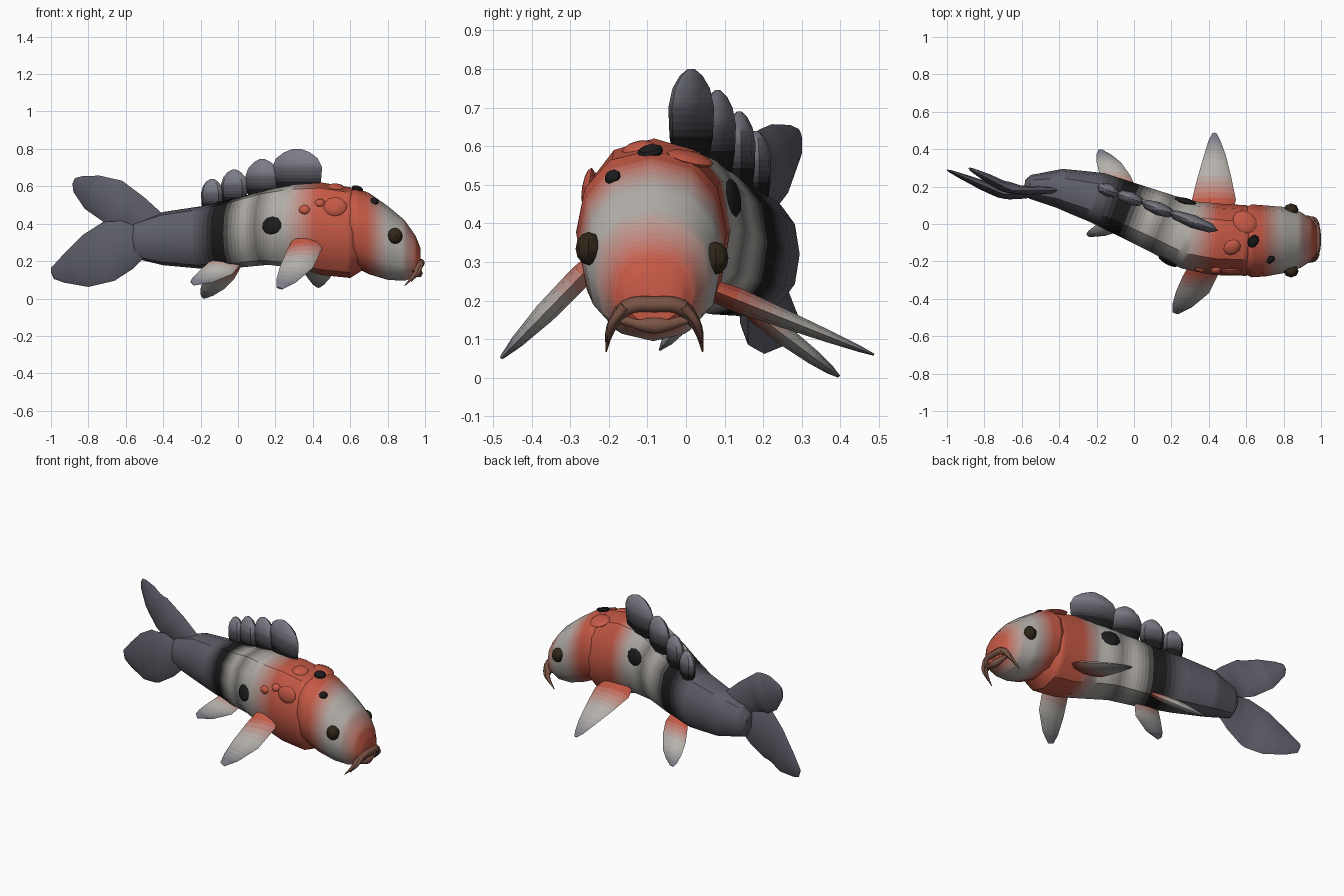
import bpy, bmesh, math
from mathutils import Vector, Matrix
from mathutils.bvhtree import BVHTree

if "Cube" in bpy.data.objects:
    bpy.data.objects.remove(bpy.data.objects["Cube"])

RED, WHITE = (0.56, 0.10, 0.06), (0.46, 0.44, 0.41)
GREY, BLACK = (0.12, 0.12, 0.15), (0.012, 0.011, 0.012)
PALE, BROWN = (0.20, 0.20, 0.24), (0.20, 0.09, 0.06)


def mat(c):
    name = "tone_%02d_%02d_%02d" % tuple(round(v * 60) for v in c)
    m = bpy.data.materials.get(name) or bpy.data.materials.new(name)
    m.diffuse_color = (*c, 1)
    m.use_nodes = True
    m.node_tree.nodes["Principled BSDF"].inputs["Base Color"].default_value = m.diffuse_color
    return m


def lerp(a, b, t):
    return tuple(p + (q - p) * t for p, q in zip(a, b))


def resample(rows, n):
    out = [lerp(a, b, i / n) for a, b in zip(rows, rows[1:]) for i in range(n)]
    return out + [rows[-1]]


def ramp(keys, v):
    # keys: ascending (position, colour)
    if v <= keys[0][0]:
        return keys[0][1]
    for (p, a), (q, b) in zip(keys, keys[1:]):
        if v <= q:
            return lerp(a, b, (v - p) / (q - p))
    return keys[-1][1]


def finish(bm, name, mats, angle=35):
    bmesh.ops.recalc_face_normals(bm, faces=bm.faces)
    me = bpy.data.meshes.new(name)
    bm.to_mesh(me)
    tree = BVHTree.FromBMesh(bm)
    bm.free()
    for m in mats:
        me.materials.append(m)
    ob = bpy.data.objects.new(name, me)
    bpy.context.collection.objects.link(ob)
    bpy.ops.object.select_all(action='DESELECT')
    ob.select_set(True)
    bpy.context.view_layer.objects.active = ob
    bpy.ops.object.shade_smooth_by_angle(angle=math.radians(angle))
    return tree


def loft(name, rings, cols):
    bm = bmesh.new()
    vs = [[bm.verts.new(p) for p in r] for r in rings]
    n = len(rings[0])
    for i in range(len(vs) - 1):
        for j in range(n):
            k = (j + 1) % n
            bm.faces.new((vs[i][j], vs[i][k], vs[i + 1][k], vs[i + 1][j])).material_index = i
    bm.faces.new(vs[0])
    bm.faces.new(vs[-1]).material_index = len(vs) - 2
    return finish(bm, name, [mat(c) for c in cols[:len(vs) - 1]])


def trunk(name, rows, keys, sides=12, power=0.88, n=8):
    # rows: x, y min, y max, z min, z max; rings turn with the spine
    rows = resample(rows, n)
    rings, cols = [], []
    for i, (x, y0, y1, z0, z1) in enumerate(rows):
        a, b = rows[max(i - n, 0)], rows[min(i + n, len(rows) - 1)]
        k = -((b[1] + b[2]) - (a[1] + a[2])) / 2 / (b[0] - a[0])
        hw, hz = (y1 - y0) / 2 / (1 + k * k), (z1 - z0) / 2
        ring = []
        for j in range(sides):
            t = 2 * math.pi * j / sides
            c, s = math.sin(t), math.cos(t)
            u = math.copysign(abs(c) ** power, c) * hw
            ring.append((x + k * u, (y0 + y1) / 2 + u,
                         (z0 + z1) / 2 + math.copysign(abs(s) ** power, s) * hz))
        rings.append(ring)
        cols.append(ramp(keys, x))
    return loft(name, rings, cols)


def blade(name, rows, place, thick, keys):
    # rows: the two edge points of the fin outline from base to tip
    rows = resample(rows, 4)
    L = [place(r[0], r[1]) for r in rows]
    R = [place(r[2], r[3]) for r in rows]
    mid = [(a + b) / 2 for a, b in zip(L, R)]
    half = [(a - b) / 2 for a, b in zip(L, R)]
    big = max(h.length for h in half)
    rings = []
    for i, (c, h) in enumerate(zip(mid, half)):
        d = mid[min(i + 1, len(mid) - 1)] - mid[max(i - 1, 0)]
        n = h.cross(d).normalized() * thick * h.length / big
        rings.append([c + h * math.cos(a) + n * math.sin(a)
                      for a in (math.pi * j / 4 for j in range(8))])
    loft(name, rings, [ramp(keys, i / (len(rows) - 1)) for i in range(len(rows))])


# Body and head
body = trunk("body", [
    (-0.585, 0.165, 0.235, 0.28, 0.36), (-0.555, 0.135, 0.262, 0.215, 0.41),
    (-0.40, 0.085, 0.297, 0.178, 0.463), (-0.20, 0.00, 0.285, 0.16, 0.493),
    (0.00, -0.10, 0.225, 0.165, 0.54), (0.16, -0.18, 0.175, 0.18, 0.585),
    (0.30, -0.25, 0.13, 0.165, 0.61), (0.45, -0.275, 0.11, 0.125, 0.62),
    (0.60, -0.277, 0.10, 0.11, 0.595), (0.68, -0.23, 0.06, 0.16, 0.53)],
    [(-0.22, GREY), (-0.11, BLACK), (-0.04, BLACK), (0.07, WHITE),
     (0.14, (0.2, 0.19, 0.18)), (0.22, WHITE), (0.28, WHITE), (0.42, RED)])
head = trunk("head", [
    (0.60, -0.27, 0.09, 0.22, 0.58), (0.63, -0.285, 0.105, 0.165, 0.59),
    (0.70, -0.28, 0.10, 0.13, 0.565), (0.80, -0.262, 0.092, 0.10, 0.495),
    (0.89, -0.235, 0.065, 0.095, 0.42), (0.95, -0.195, 0.025, 0.115, 0.335),
    (0.975, -0.16, -0.01, 0.145, 0.27)],
    [(0.68, RED), (0.79, WHITE), (0.86, WHITE), (0.96, RED)], n=6)

# Dorsal fin lobes along the spine
for i, (x, w, z0, z1) in enumerate([(0.315, 0.135, 0.55, 0.80), (0.13, 0.09, 0.52, 0.745),
                                    (-0.02, 0.072, 0.48, 0.69), (-0.138, 0.06, 0.45, 0.64)]):
    prof = [(0, 0.75), (0.3, 0.95), (0.6, 1), (0.8, 0.82), (0.93, 0.5), (1, 0.15)]
    blade("dorsal_lobe_%d" % (i + 1),
          [(x - w * s, z0 + t * (z1 - z0), x + w * s, z0 + t * (z1 - z0)) for t, s in prof],
          lambda a, b: Vector((a, 0.13 - 0.37 * a, b)), 0.036,
          [(0.15, BLACK), (0.5, PALE)])

# Tail lobes
TAIL = [(0, GREY), (1, (0.10, 0.10, 0.13))]
blade("tail_upper", [
    (-0.39, 0.44, -0.48, 0.30), (-0.50, 0.54, -0.60, 0.38), (-0.62, 0.63, -0.72, 0.41),
    (-0.74, 0.657, -0.82, 0.48), (-0.83, 0.655, -0.88, 0.57), (-0.87, 0.645, -0.885, 0.61)],
    lambda a, b: Vector((a, 0.18 + max(0, -a - 0.66) * 0.53, b)), 0.03, TAIL)
blade("tail_lower", [
    (-0.48, 0.36, -0.48, 0.24), (-0.62, 0.415, -0.56, 0.16), (-0.72, 0.41, -0.66, 0.095),
    (-0.83, 0.34, -0.80, 0.062), (-0.93, 0.24, -0.93, 0.085), (-0.985, 0.18, -0.985, 0.105),
    (-1.0, 0.165, -1.0, 0.14)],
    lambda a, b: Vector((a, 0.16 + max(0, -a - 0.7) * 0.43, b)), 0.03, TAIL)

# Paired fins: each is posed differently
FIN = [(0.15, RED), (0.4, WHITE), (0.5, WHITE), (0.8, PALE)]
blade("pectoral_right", [
    (0.30, -0.21, 0.44, -0.21), (0.26, -0.28, 0.45, -0.27), (0.225, -0.36, 0.40, -0.37),
    (0.205, -0.43, 0.31, -0.445), (0.205, -0.47, 0.24, -0.48)],
    lambda a, b: Vector((a, b, 0.05 + (b + 0.48) * 1.03)), 0.03, FIN)
blade("pectoral_left", [
    (0.33, 0.07, 0.53, 0.07), (0.31, 0.13, 0.545, 0.13), (0.34, 0.25, 0.52, 0.25),
    (0.375, 0.37, 0.49, 0.37), (0.40, 0.45, 0.46, 0.45), (0.42, 0.487, 0.44, 0.487)],
    lambda a, b: Vector((a, b, 0.06 + (0.487 - b) * 0.4)), 0.032, FIN)
blade("pelvic_right", [
    (-0.11, 0.24, 0.01, 0.22), (-0.15, 0.20, 0.02, 0.19), (-0.20, 0.155, -0.03, 0.13),
    (-0.245, 0.11, -0.14, 0.085), (-0.255, 0.09, -0.235, 0.07)],
    lambda a, b: Vector((a, -0.07 + (b - 0.07) * 0.8, b)), 0.025, FIN)
blade("pelvic_left", [
    (-0.11, 0.13, 0.0, 0.13), (-0.15, 0.20, 0.01, 0.19), (-0.185, 0.27, -0.02, 0.26),
    (-0.20, 0.33, -0.07, 0.33), (-0.20, 0.375, -0.12, 0.37), (-0.19, 0.397, -0.165, 0.395)],
    lambda a, b: Vector((a, b, 0.003 + (0.397 - b) * 0.75)), 0.025, FIN)


def pebble(name, pos, rot, size, colour, seg=10, rings=6):
    bm = bmesh.new()
    bmesh.ops.create_uvsphere(bm, u_segments=seg, v_segments=rings, radius=1,
                              matrix=Matrix.LocRotScale(Vector(pos), rot, Vector(size)))
    finish(bm, name, [mat(colour)])


# Eyes
EYE = (0.03, 0.02, 0.01)
pebble("eye_right", (0.84, -0.252, 0.335), None, (0.04, 0.034, 0.043), EYE, 8)
pebble("eye_left", (0.84, 0.076, 0.31), None, (0.04, 0.034, 0.043), EYE, 8)

# Raised spots that hug the skin
for i, (tree, p, r, c) in enumerate([
        (body, (0.52, -0.30, 0.50), 0.062, RED), (body, (0.35, -0.27, 0.48), 0.03, RED),
        (body, (0.44, -0.27, 0.53), 0.028, RED), (body, (0.53, -0.135, 0.63), 0.048, RED),
        (body, (0.60, 0.02, 0.60), 0.07, RED), (head, (0.65, -0.10, 0.62), 0.036, BLACK),
        (head, (0.73, -0.19, 0.52), 0.025, BLACK), (body, (0.18, -0.20, 0.39), 0.058, BLACK),
        (body, (0.28, 0.14, 0.47), 0.06, BLACK)]):
    hit, normal, _, _ = tree.find_nearest(Vector(p))
    pebble("spot_%d" % (i + 1), hit, normal.to_track_quat('Z', 'Y'), (r, r * 0.85, 0.016), c)


def tube(name, pts, radius):
    cu = bpy.data.curves.new(name, 'CURVE')
    cu.dimensions = '3D'
    cu.bevel_depth, cu.bevel_resolution, cu.resolution_u = 1, 1, 4
    cu.use_fill_caps = True
    sp = cu.splines.new('BEZIER')
    sp.bezier_points.add(len(pts) - 1)
    for bp, p, r in zip(sp.bezier_points, pts, radius):
        bp.co, bp.radius = p, r
        bp.handle_left_type = bp.handle_right_type = 'AUTO'
    cu.materials.append(mat(BROWN))
    bpy.context.collection.objects.link(bpy.data.objects.new(name, cu))


# Lips and barbels, mirrored about the head's middle
M = -0.082
tube("upper_lip", [(0.945, M - 0.105, 0.14), (0.97, M - 0.07, 0.182), (0.978, M, 0.19),
                   (0.97, M + 0.07, 0.182), (0.945, M + 0.105, 0.14)],
     [0.014, 0.022, 0.022, 0.022, 0.014])
tube("lower_lip", [(0.955, M - 0.085, 0.15), (0.965, M, 0.135), (0.955, M + 0.085, 0.15)],
     [0.012, 0.024, 0.012])
for side, s in (("right", -1), ("left", 1)):
    tube("barbel_" + side, [(0.965, M + s * 0.085, 0.175), (0.945, M + s * 0.112, 0.13),
                            (0.89, M + s * 0.125, 0.068)], [0.018, 0.013, 0.002])
    tube("small_barbel_" + side, [(0.98, M + s * 0.075, 0.185), (0.965, M + s * 0.11, 0.14),
                                  (0.925, M + s * 0.12, 0.09)], [0.014, 0.01, 0.002])
